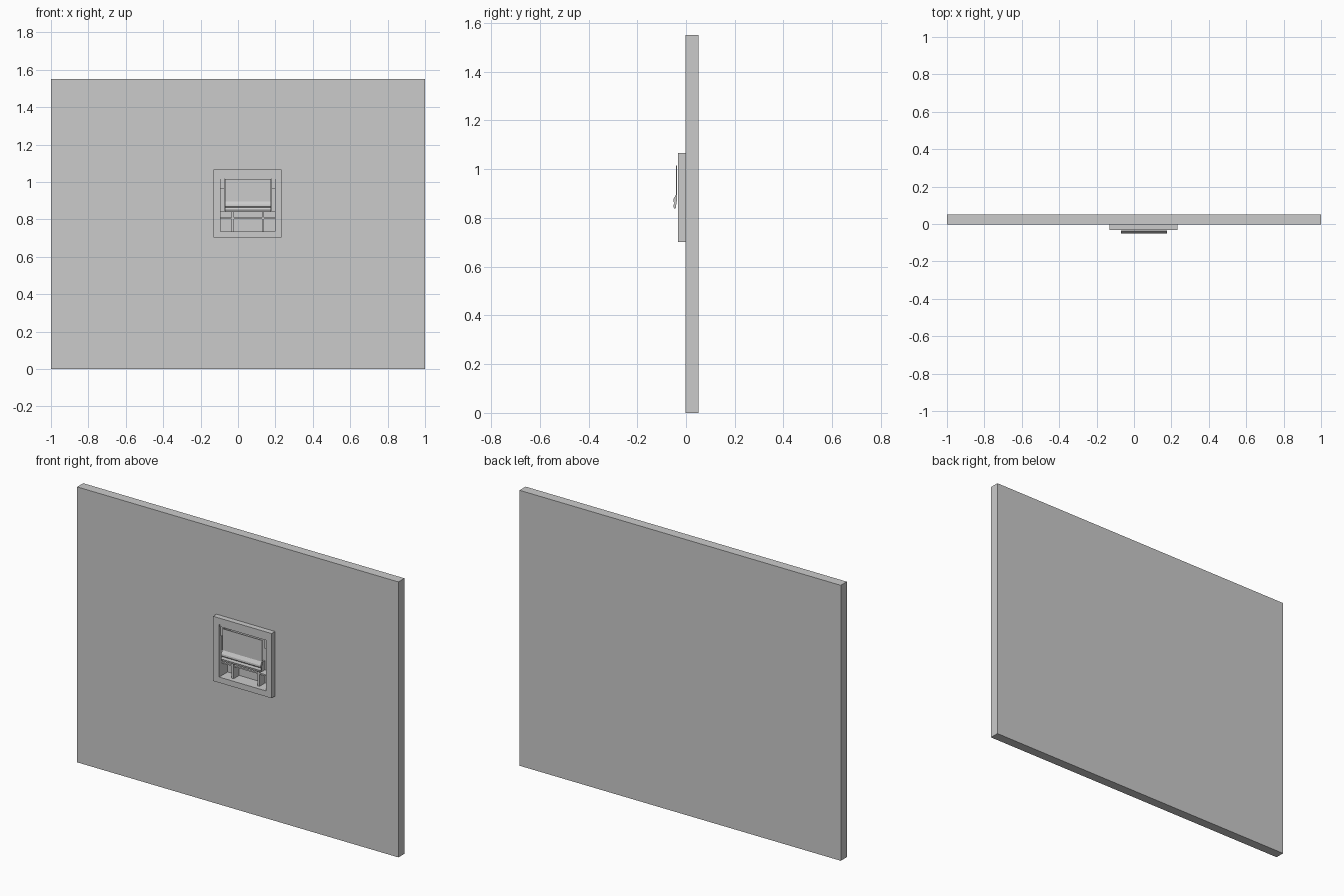
import bpy, bmesh

if "Cube" in bpy.data.objects:
    bpy.data.objects.remove(bpy.data.objects["Cube"])

BACK, WALL_FRONT, FACE, FLOOR = 0.052, -0.002, -0.033, 0.042


def rings_object(name, rings, cap_first=True, cap_last=True, closed=False):
    """Bridge a series of rectangles (x0, x1, z0, z1, y)."""
    bm = bmesh.new()
    loops = []
    for x0, x1, z0, z1, y in rings:
        loops.append([bm.verts.new((x, y, z)) for x, z in
                      ((x0, z0), (x1, z0), (x1, z1), (x0, z1))])
    pairs = list(zip(loops, loops[1:]))
    if closed:
        pairs.append((loops[-1], loops[0]))
    for a, b in pairs:
        for i in range(4):
            j = (i + 1) % 4
            bm.faces.new((a[i], a[j], b[j], b[i]))
    if not closed:
        if cap_first:
            bm.faces.new(loops[0])
        if cap_last:
            bm.faces.new(loops[-1])
    return finish(name, bm)


def finish(name, bm):
    bmesh.ops.recalc_face_normals(bm, faces=bm.faces)
    me = bpy.data.meshes.new(name)
    bm.to_mesh(me)
    bm.free()
    ob = bpy.data.objects.new(name, me)
    bpy.context.collection.objects.link(ob)
    return ob


def box(name, x0, x1, y0, y1, z0, z1):
    return rings_object(name, [(x0, x1, z0, z1, y0), (x0, x1, z0, z1, y1)])


def extrude_profile(name, pts, x0, x1):
    bm = bmesh.new()
    a = [bm.verts.new((x0, y, z)) for y, z in pts]
    b = [bm.verts.new((x1, y, z)) for y, z in pts]
    n = len(pts)
    for i in range(n):
        j = (i + 1) % n
        bm.faces.new((a[i], a[j], b[j], b[i]))
    bm.faces.new(a)
    bm.faces.new(b)
    return finish(name, bm)


# Wall slab with a square through-hole
hole = (-0.115, 0.215, 0.717, 1.051)
slab = (-1.0, 1.0, 0.0, 1.55)
rings_object("wall", [slab + (WALL_FRONT,), slab + (BACK,),
                      hole + (BACK,), hole + (WALL_FRONT,)], closed=True)

# Recessed housing with front flange, open at the front
flange = (-0.132, 0.232, 0.702, 1.066)
opening = (-0.094, 0.197, 0.734, 1.030)
rings_object("recessed_housing", [hole + (BACK,), hole + (WALL_FRONT,),
                                  flange + (WALL_FRONT,), flange + (FACE,),
                                  opening + (FACE,), opening + (FLOOR,)])

# Hinged cover with a flared, curled lip at its lower edge
cover = [(-0.036, 1.016), (-0.041, 1.016), (-0.041, 0.896), (-0.051, 0.878),
         (-0.052, 0.868), (-0.047, 0.862), (-0.052, 0.850), (-0.049, 0.838),
         (-0.042, 0.840), (-0.040, 0.855), (-0.036, 0.880)]
extrude_profile("hinged_cover", cover, -0.069, 0.177)

# Hinge rail and the side brackets that carry the cover
box("hinge_rail", -0.094, 0.197, -0.028, -0.020, 1.016, 1.030)
for side, x0, x1 in (("left", -0.094, -0.072), ("right", 0.180, 0.197)):
    box(side + "_upper_bracket", x0, x1, -0.022, FLOOR, 0.963, 1.016)
    box(side + "_lower_bracket", x0, x1, -0.008, FLOOR, 0.840, 0.961)

# Lower compartments: two dividers and a thin shelf
for side, x in (("left", -0.028), ("right", 0.133)):
    box(side + "_divider", x - 0.006, x + 0.006, -0.008, FLOOR, 0.734, 0.860)
for name, x0, x1 in (("left", -0.094, -0.034), ("middle", -0.022, 0.127),
                     ("right", 0.139, 0.197)):
    box(name + "_shelf", x0, x1, -0.006, FLOOR, 0.801, 0.809)
